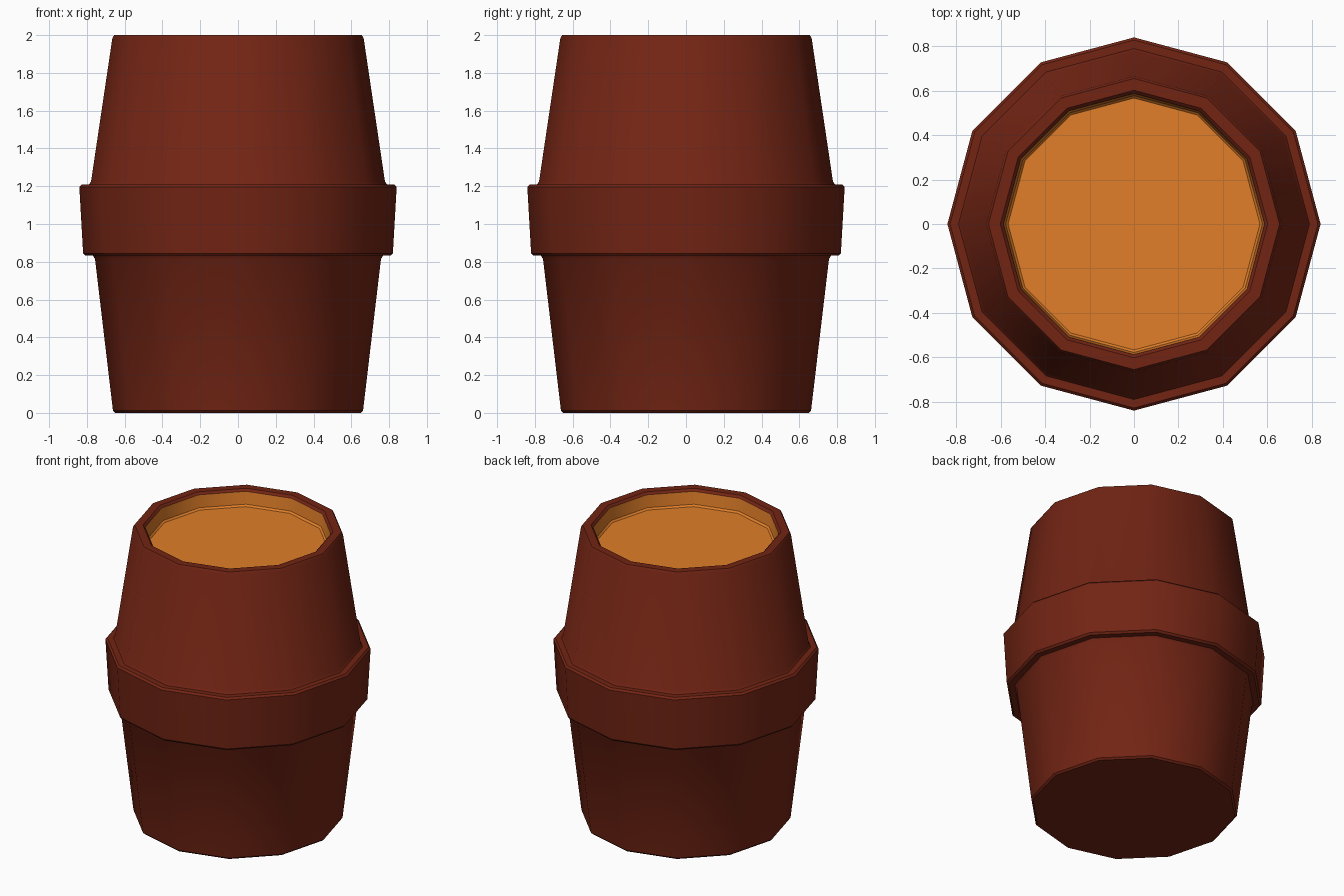
import bpy, bmesh
from math import sin, cos, pi, radians

if "Cube" in bpy.data.objects:
    bpy.data.objects.remove(bpy.data.objects["Cube"])

SIDES = 12


def material(name, color):
    m = bpy.data.materials.new(name)
    m.diffuse_color = color
    m.use_nodes = True
    m.node_tree.nodes["Principled BSDF"].inputs["Base Color"].default_value = m.diffuse_color
    return m


def lathe(name, profile, mat, cap_first=False, cap_last=False):
    """Spin an (r, z) profile, listed so that faces point outwards, into a 12-sided part."""
    bm = bmesh.new()
    rings = [[bm.verts.new((r * cos(2 * pi * i / SIDES), r * sin(2 * pi * i / SIDES), z))
              for i in range(SIDES)] for r, z in profile]
    for a, b in zip(rings, rings[1:]):
        for i in range(SIDES):
            j = (i + 1) % SIDES
            bm.faces.new((a[i], a[j], b[j], b[i]))
    if cap_first:
        bm.faces.new(rings[0][::-1])
    if cap_last:
        bm.faces.new(rings[-1])
    me = bpy.data.meshes.new(name)
    bm.to_mesh(me)
    bm.free()
    me.materials.append(mat)
    ob = bpy.data.objects.new(name, me)
    bpy.context.collection.objects.link(ob)
    bpy.ops.object.select_all(action='DESELECT')
    ob.select_set(True)
    bpy.context.view_layer.objects.active = ob
    bpy.ops.object.shade_smooth_by_angle(angle=radians(35))
    return ob


wood = material("dark_red", (0.17, 0.018, 0.007, 1))
orange = material("orange", (0.75, 0.21, 0.022, 1))

# Barrel shell: tapered lower half, raised middle band, tapered upper half, rim
lathe("barrel_body", [
    (0.65, 0.0), (0.662, 0.012),
    (0.757, 0.815), (0.768, 0.832),
    (0.808, 0.832), (0.82, 0.845),
    (0.84, 1.195), (0.828, 1.208),
    (0.79, 1.208), (0.778, 1.225),
    (0.665, 1.985), (0.655, 2.0),
    (0.602, 2.0), (0.588, 1.985),
], wood, cap_first=True)

# Recessed orange top: inner wall and floor
lathe("barrel_inside", [(0.588, 1.985), (0.578, 1.9), (0.567, 1.888)], orange, cap_last=True)
